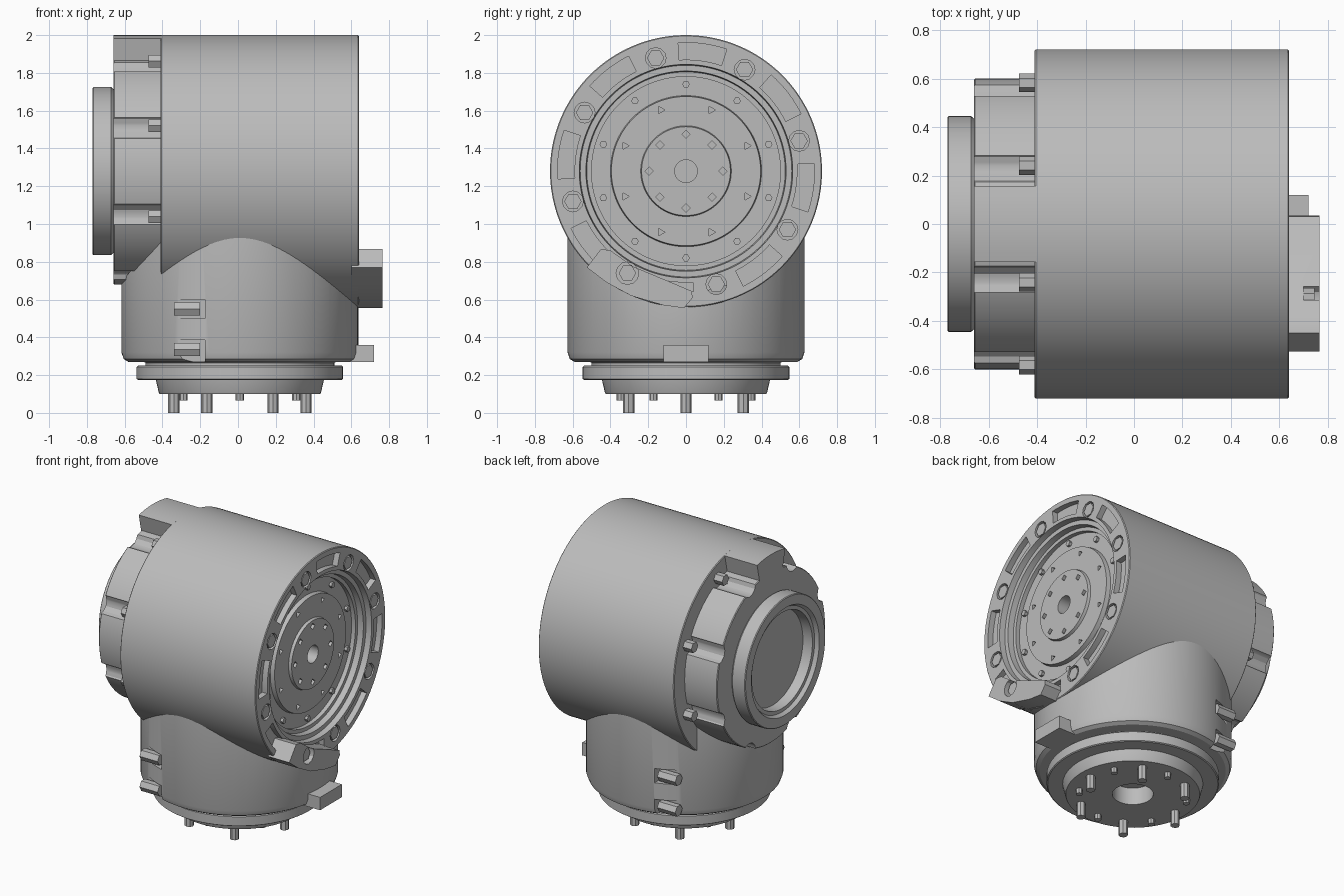
import bpy, bmesh, math
from mathutils import Matrix, Vector

cube = bpy.data.objects.get("Cube")
if cube:
    bpy.data.objects.remove(cube, do_unlink=True)

grey = bpy.data.materials.new("machined_grey")
grey.use_nodes = True
COLOUR = (0.5, 0.5, 0.5, 1)
grey.diffuse_color = COLOUR
grey.node_tree.nodes["Principled BSDF"].inputs["Base Color"].default_value = COLOUR

AXIS_Z = 1.28    # height of the horizontal drum axis
BASE_X = 0.01    # offset of the vertical neck axis


def finish(bm, name, cutter=None):
    """Turn a bmesh into a shaded object, optionally cut by another bmesh."""
    bmesh.ops.recalc_face_normals(bm, faces=bm.faces)
    mesh = bpy.data.meshes.new(name)
    bm.to_mesh(mesh)
    bm.free()
    mesh.materials.append(grey)
    obj = bpy.data.objects.new(name, mesh)
    bpy.context.collection.objects.link(obj)
    bpy.ops.object.select_all(action='DESELECT')
    obj.select_set(True)
    bpy.context.view_layer.objects.active = obj
    if cutter:
        tool = finish(cutter, name + "_cutter")
        tool.hide_render = True
        tool.select_set(False)
        obj.select_set(True)
        bpy.context.view_layer.objects.active = obj
        mod = obj.modifiers.new("cut", 'BOOLEAN')
        mod.operation = 'DIFFERENCE'
        mod.solver = 'EXACT'
        mod.object = tool
        bpy.ops.object.modifier_apply(modifier=mod.name)
        bpy.data.objects.remove(tool, do_unlink=True)
    bpy.ops.object.shade_smooth_by_angle(angle=math.radians(30))
    return obj


def lathe(profile, axis, segments=96):
    """Revolve (position along axis, radius) points around x or z."""
    bm = bmesh.new()
    horizontal = axis == 'X'
    if horizontal:
        pts = [Vector((a, 0, AXIS_Z + r)) for a, r in profile]
        centre, direction = Vector((0, 0, AXIS_Z)), Vector((1, 0, 0))
    else:
        pts = [Vector((BASE_X + r, 0, a)) for a, r in profile]
        centre, direction = Vector((BASE_X, 0, 0)), Vector((0, 0, 1))
    verts = [bm.verts.new(p) for p in pts]
    edges = [bm.edges.new(pair) for pair in zip(verts, verts[1:])]
    bmesh.ops.spin(bm, geom=verts + edges, cent=centre, axis=direction,
                   angle=math.tau, steps=segments, use_duplicate=False)
    bmesh.ops.remove_doubles(bm, verts=bm.verts, dist=0.0005)
    return bm


def prism(bm, outline, lo, hi, axis='X'):
    """Extrude a 2D outline along x (outline y,z), y (x,z) or z (x,y)."""
    place = {'X': lambda p: (lo, p[0], p[1]), 'Y': lambda p: (p[0], lo, p[1]),
             'Z': lambda p: (p[0], p[1], lo)}[axis]
    face = bm.faces.new([bm.verts.new(place(p)) for p in outline])
    extruded = bmesh.ops.extrude_face_region(bm, geom=[face], use_keep_orig=True)["geom"]
    shift = Vector([(hi - lo) * (axis == a) for a in 'XYZ'])
    bmesh.ops.translate(bm, vec=shift, verts=[v for v in extruded if isinstance(v, bmesh.types.BMVert)])


def polar(radius, degrees, centre=(0, AXIS_Z)):
    t = math.radians(degrees)
    return centre[0] + radius * math.cos(t), centre[1] + radius * math.sin(t)


def ngon(centre, radius, sides):
    return [polar(radius, 360 * i / sides, centre) for i in range(sides)]


def arc_band(mid, half, inner, outer, steps=8):
    sweep = [mid - half + 2 * half * i / steps for i in range(steps + 1)]
    return [polar(outer, a) for a in sweep] + [polar(inner, a) for a in reversed(sweep)]


def rect(x0, x1, y0, y1):
    return [(x0, y0), (x1, y0), (x1, y1), (x0, y1)]


# Main drum with stepped recess; slots and bolt pockets cut into its rim
drum = lathe([(-.41, 0), (-.41, .715), (-.405, .72), (.635, .72), (.64, .715),
              (.64, .565), (.6, .56), (.6, .53), (.56, .525), (.56, .5), (.53, .5),
              (.53, .4), (.56, .395), (.56, .24), (.58, .235), (.58, .06),
              (.48, .06), (.48, 0)], 'X', 128)
cuts = bmesh.new()
for k in range(8):
    prism(cuts, ngon(polar(.62, 15 + 45 * k), .055, 12), .59, .7)
    prism(cuts, arc_band(37.5 + 45 * k, 11, .59, .68), .6, .7)
    prism(cuts, ngon(polar(.35, 22.5 + 45 * k), .022, 3), .53, .6)
    prism(cuts, ngon(polar(.195, 45 * k), .022, 4), .55, .6)
finish(drum, "drum_housing", cuts)

# Bolts in the drum rim and small screws on the recessed ring
bm = bmesh.new()
for k in range(8):
    prism(bm, ngon(polar(.62, 15 + 45 * k), .046, 6), .58, .637)
finish(bm, "rim_bolts")
bm = bmesh.new()
for k in range(10):
    prism(bm, ngon(polar(.46, 18 + 36 * k), .02, 6), .52, .55)
finish(bm, "recess_screws")

# Curved bracket bolted over the lower edge of the drum face
bm = bmesh.new()
prism(bm, [(-.525, .77), (-.45, .868), (-.4, .86), (-.28, .775), (-.1, .7), (.03, .645),
           (.035, .61), (-.01, .555), (-.12, .57), (-.29, .62), (-.42, .69)], .6, .765)
cuts = bmesh.new()
prism(cuts, ngon((-.31, .74), .06, 12), .7, .8)
finish(bm, "drum_bracket", cuts)
bm = bmesh.new()
prism(bm, ngon((-.31, .74), .046, 6), .68, .745)
finish(bm, "bracket_bolt")

# End cap with scalloped bolt notches, and the lug on top
cap = lathe([(-.4, 0), (-.4, .6), (-.655, .6), (-.66, .595), (-.66, 0)], 'X')
cuts, bolts = bmesh.new(), bmesh.new()
for k in range(8):
    spot = polar(.63, 22.5 + 45 * k)
    prism(cuts, ngon(spot, .07, 12), -.7, -.38)
    prism(bolts, ngon(spot, .038, 6), -.475, -.4)
finish(cap, "end_cap", cuts)
finish(bolts, "cap_bolts")
bm = bmesh.new()
prism(bm, arc_band(90, 12.5, .5, .72), -.66, -.4)
finish(bm, "cap_lug")

# Raised ring on the end cap
finish(lathe([(-.65, 0), (-.65, .425), (-.672, .445), (-.765, .445), (-.77, .44),
              (-.77, .375), (-.745, .36), (-.745, .335), (-.675, .33), (-.675, 0)], 'X'),
       "cap_ring")

# Vertical neck, sheared under the end cap and hollowed inside the drum
neck = lathe([(.27, 0), (.27, .59), (.285, .615), (.32, .627), (.96, .627), (.96, 0)], 'Z')
bmesh.ops.bisect_plane(neck, geom=neck.verts[:] + neck.edges[:] + neck.faces[:],
                       plane_co=(-.615, 0, .7), plane_no=(-.22, 0, .205), clear_outer=True)
bmesh.ops.holes_fill(neck, edges=[e for e in neck.edges if e.is_boundary])
cuts = bmesh.new()
prism(cuts, ngon((0, AXIS_Z), .64, 64), -.2, .8)
for lo, hi in ((-.7, -.535), (.535, .7)):
    prism(cuts, rect(-.33, -.175, .5, .6), lo, hi, 'Y')
    prism(cuts, rect(-.33, -.175, .25, .385), lo, hi, 'Y')
finish(neck, "neck", cuts)

# Clamp bolts lying in the neck pockets
bm = bmesh.new()
for side in (-.565, .565):
    for z in (.335, .55):
        prism(bm, ngon((side, z), .04, 6), -.34, -.2)
finish(bm, "clamp_bolts")

# Connector block low on the neck
bm = bmesh.new()
prism(bm, rect(-.12, .12, .27, .36), .55, .72)
finish(bm, "connector_block")

# Base flange and mounting plate with a centre bore
finish(lathe([(.22, 0), (.3, 0), (.3, .56), (.265, .5), (.25, .5), (.25, .54), (.243, .547),
              (.18, .547), (.175, .54), (.175, .445), (.11, .43), (.1, .425),
              (.1, .13), (.22, .13), (.22, 0)], 'Z'), "base_flange")

# Mounting pins: long and short alternate around the plate
long_pins, short_pins = bmesh.new(), bmesh.new()
for k in range(6):
    prism(long_pins, ngon(polar(.35, 60 * k, (BASE_X, 0)), .03, 8), 0, .15, 'Z')
    prism(short_pins, ngon(polar(.345, 60 * k + 30, (BASE_X, 0)), .022, 8), .065, .15, 'Z')
finish(long_pins, "long_mounting_pins")
finish(short_pins, "short_mounting_pins")
